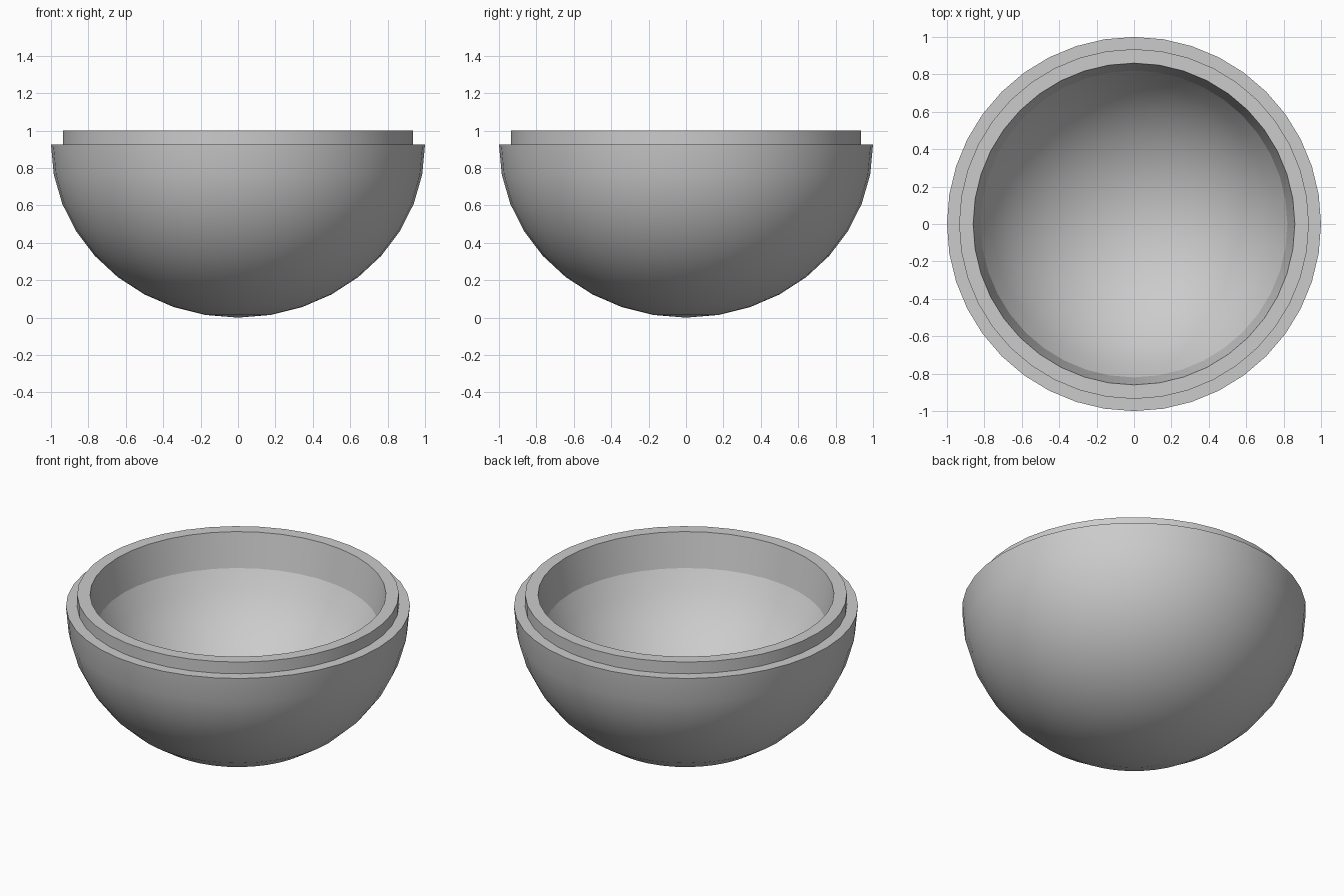
import bpy
import bmesh
from math import sin, cos, radians, tau

cube = bpy.data.objects.get("Cube")
if cube:
    bpy.data.objects.remove(cube, do_unlink=True)

SEGMENTS = 40
RIM_Z = 0.925      # height of the outer ledge
FLOOR_R = 0.82     # radius where the inner wall meets the rounded floor
FLOOR_Z = 0.785
FLOOR_TILT = 65    # slope of the rounded floor at its edge, in degrees

grey = bpy.data.materials.new("plain grey")
grey.use_nodes = True
colour = (0.6, 0.6, 0.6, 1)
grey.diffuse_color = colour
grey.node_tree.nodes["Principled BSDF"].inputs["Base Color"].default_value = colour


def lathe(name, profile, material):
    """Spin a (radius, height) profile, listed with the solid on its left."""
    bm = bmesh.new()
    verts = [bm.verts.new((r, 0, z)) for r, z in profile]
    edges = [bm.edges.new(pair) for pair in zip(verts, verts[1:])]
    bmesh.ops.spin(bm, geom=verts + edges, cent=(0, 0, 0), axis=(0, 0, 1),
                   angle=tau, steps=SEGMENTS, use_duplicate=False)
    bmesh.ops.remove_doubles(bm, verts=bm.verts[:], dist=0.0005)
    # Turn every face to the right-hand side of the profile
    bmesh.ops.recalc_face_normals(bm, faces=bm.faces[:])
    bm.faces.ensure_lookup_table()
    (r0, z0), (r1, z1) = profile[0], profile[1]
    first = min(bm.faces, key=lambda f: abs(f.calc_center_median().z - (z0 + z1) / 2))
    centre = first.calc_center_median()
    outward = (first.normal.x * centre.x + first.normal.y * centre.y) * (z1 - z0)
    if outward - first.normal.z * (r1 - r0) * centre.xy.length < 0:
        bmesh.ops.reverse_faces(bm, faces=bm.faces[:])
    mesh = bpy.data.meshes.new(name)
    bm.to_mesh(mesh)
    bm.free()
    mesh.materials.append(material)
    obj = bpy.data.objects.new(name, mesh)
    bpy.context.collection.objects.link(obj)
    bpy.ops.object.select_all(action='DESELECT')
    obj.select_set(True)
    bpy.context.view_layer.objects.active = obj
    bpy.ops.object.shade_smooth_by_angle(angle=radians(25))
    return obj


# Outer hemisphere, from the bottom pole up to the ledge
outside = [(sin(radians(a)), RIM_Z * (1 - cos(radians(a))))
           for a in range(0, 91, 10)]

# Raised neck and the slightly tapered inner wall
neck = [(0.935, RIM_Z), (0.935, 1.0), (0.86, 1.0), (FLOOR_R, FLOOR_Z)]

# Rounded floor, from its edge in to the centre
ball_r = FLOOR_R / sin(radians(FLOOR_TILT))
ball_z = FLOOR_Z + ball_r * cos(radians(FLOOR_TILT))
steps = 8
floor = []
for i in range(steps, -1, -1):
    tilt = radians(FLOOR_TILT * i / steps)
    floor.append((ball_r * sin(tilt), ball_z - ball_r * cos(tilt)))

lathe("half_shell", outside + neck, grey)
lathe("rounded_floor", floor, grey)
